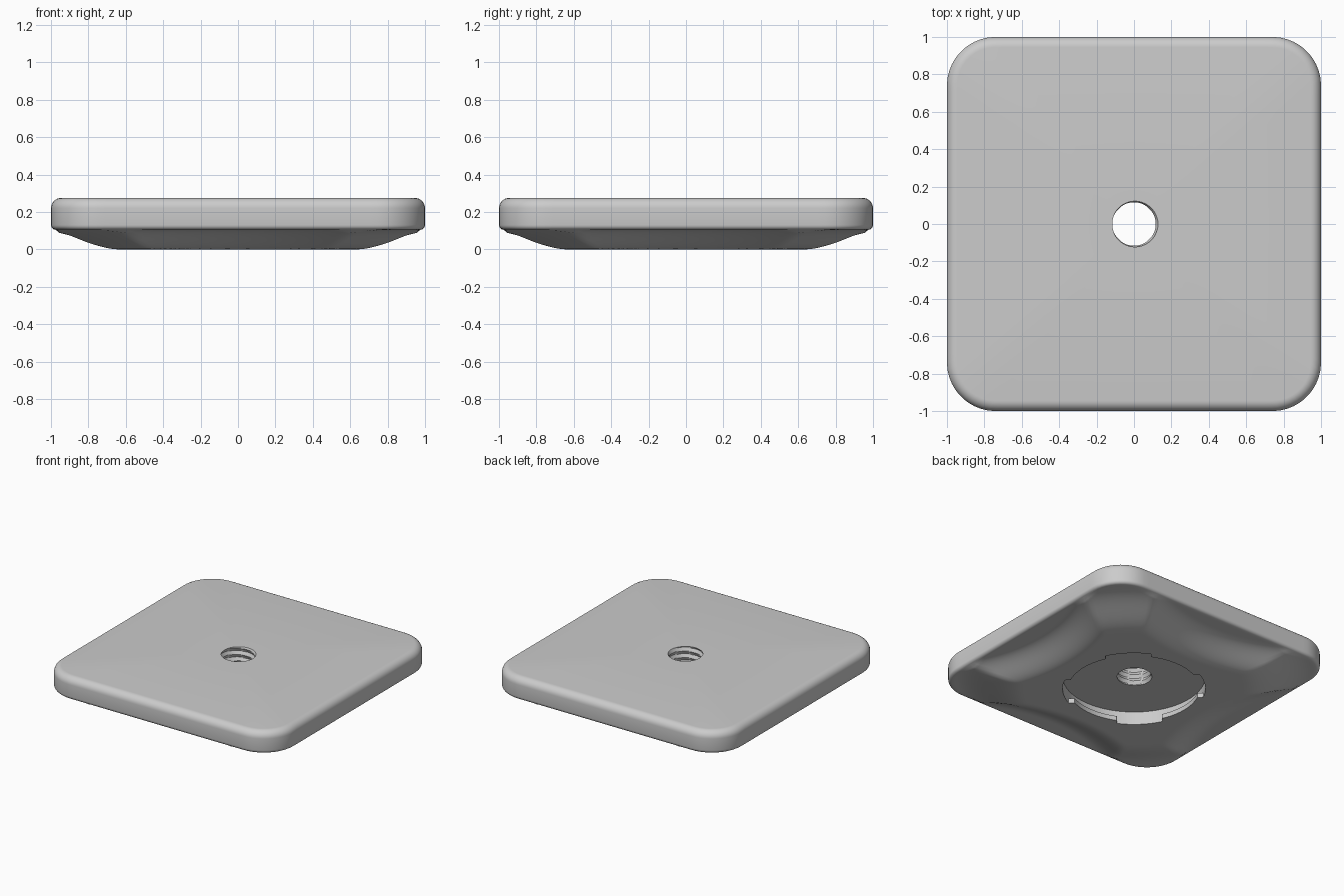
import bpy, bmesh, math

if "Cube" in bpy.data.objects:
    bpy.data.objects.remove(bpy.data.objects["Cube"], do_unlink=True)

N = 240                      # points round every loop
TOP, EDGE, FLOOR = 0.275, 0.105, 0.10
CORNER = 0.26
ANGLES = [2 * math.pi * (i + 0.5) / N for i in range(N)]


def smooth(t):
    t = min(max(t, 0), 1)
    return t * t * (3 - 2 * t)


def outline(a, inset):
    """Distance from the centre to the rounded square at angle a."""
    u, v = sorted((abs(math.cos(a)), abs(math.sin(a))))
    half, core = 1 - inset, 1 - CORNER
    if u / v * half <= core:
        return half / v
    p = (u + v) * core
    return p + math.sqrt(p * p - 2 * core * core + (CORNER - inset) ** 2)


def underside(x, y):
    """Flat centre with legs to the corners and a scallop along each edge."""
    x, y = sorted((abs(x), abs(y)), reverse=True)
    scallop = (1.43 - math.hypot(2 - x, y)) / 0.3
    leg = (math.hypot(x, y) - 0.78) / 0.47
    return EDGE * max(smooth(scallop), smooth(leg))


def lip(a):
    """Socket opening: four wide notches facing the corners."""
    off = (a % (math.pi / 2)) - math.pi / 4
    return 0.5 if abs(off) < math.radians(19.5) else 0.46


def thread(a, z):
    phase = (z / 0.05 - a / (2 * math.pi)) % 1
    return 0.115 + 0.028 * min(phase, 1 - phase)


# Loops of (radius, height), from the socket floor round to the top
loops = []
loops.append([(0.15, FLOOR)] * N)
loops.append([(0.5, FLOOR)] * N)
loops.append([(0.5, 0.035)] * N)
loops.append([(lip(a), 0.035) for a in ANGLES])
loops.append([(lip(a), 0) for a in ANGLES])

# Sculpted underside
STEPS = 30
for k in range(STEPS + 1):
    row = []
    for a in ANGLES:
        r = 0.51 + (outline(a, 0.025) - 0.51) * k / STEPS
        z = underside(r * math.cos(a), r * math.sin(a))
        row.append((r, EDGE if k == STEPS else z))
    loops.append(row)

# Rounded lower and upper rims of the plate
for k in range(1, 5):
    t = k / 4 * math.pi / 2
    loops.append([(outline(a, 0.025 * (1 - math.sin(t))),
                   EDGE + 0.025 * (1 - math.cos(t))) for a in ANGLES])
for k in range(9):
    t = k / 8 * math.pi / 2
    loops.append([(outline(a, 0.055 * (1 - math.cos(t))),
                   TOP - 0.055 * (1 - math.sin(t))) for a in ANGLES])
loops.append([(0.15, TOP)] * N)

# Threaded hole from the top back down to the socket floor
TURNS = 28
for k in range(TURNS + 1):
    z = TOP + (FLOOR - TOP) * k / TURNS
    loops.append([(thread(a, z), z) for a in ANGLES])

bm = bmesh.new()
rings = [[bm.verts.new((r * math.cos(a), r * math.sin(a), z))
          for a, (r, z) in zip(ANGLES, row)] for row in loops]
for j, ring in enumerate(rings):
    nxt = rings[(j + 1) % len(rings)]
    for i in range(N):
        m = (i + 1) % N
        bm.faces.new((ring[i], ring[m], nxt[m], nxt[i]))
bmesh.ops.remove_doubles(bm, verts=bm.verts, dist=0.0001)
bmesh.ops.recalc_face_normals(bm, faces=bm.faces)

mesh = bpy.data.meshes.new("mounting_plate")
bm.to_mesh(mesh)
bm.free()
plate = bpy.data.objects.new("mounting_plate", mesh)
bpy.context.collection.objects.link(plate)

# Single plain grey
grey = bpy.data.materials.new("light_grey")
grey.use_nodes = True
colour = (0.6, 0.6, 0.6, 1)
grey.diffuse_color = colour
grey.node_tree.nodes["Principled BSDF"].inputs["Base Color"].default_value = colour
mesh.materials.append(grey)

bpy.context.view_layer.objects.active = plate
plate.select_set(True)
bpy.ops.object.shade_smooth_by_angle(angle=math.radians(30))
